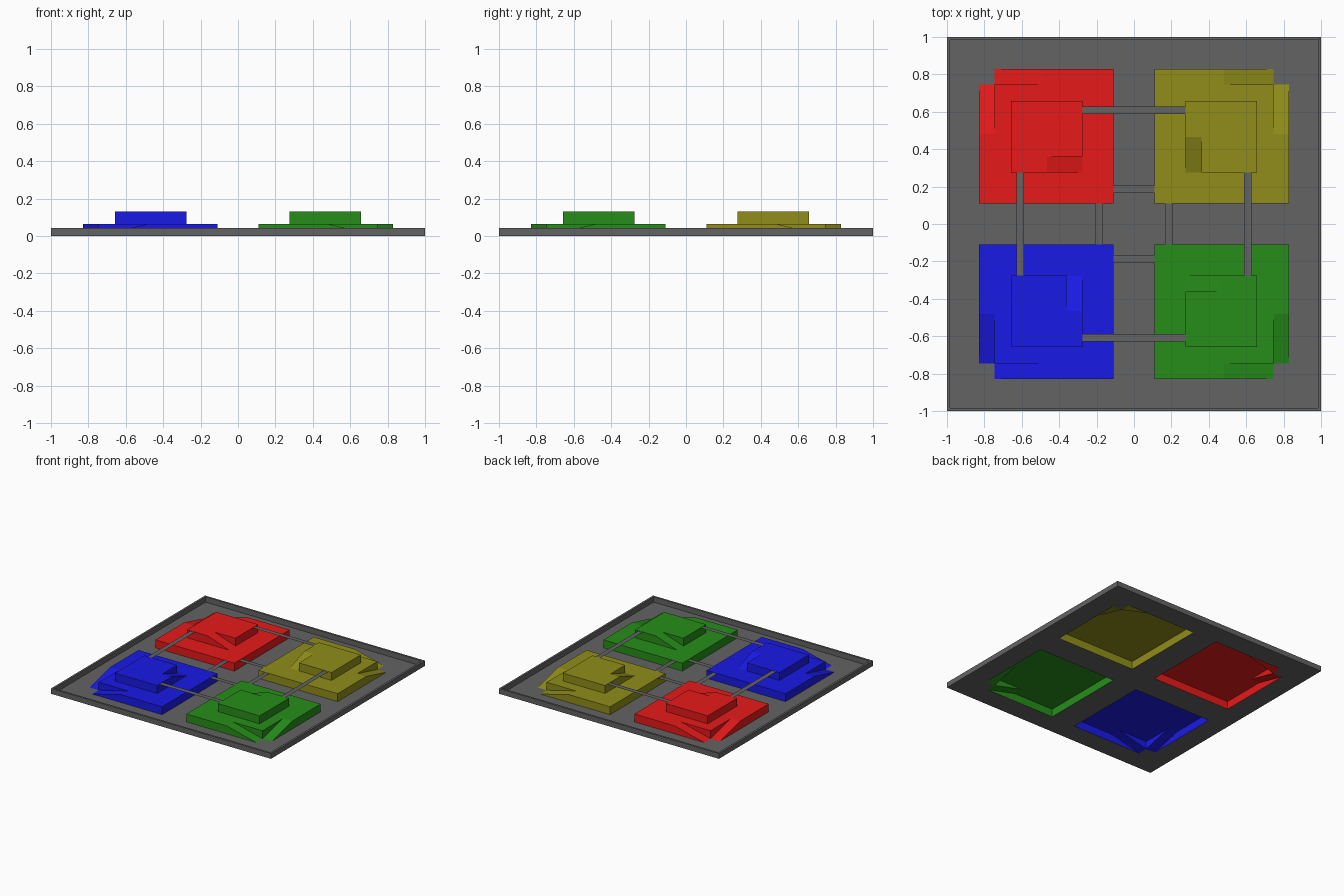
import bpy, bmesh, math
from mathutils import Matrix

if "Cube" in bpy.data.objects:
    bpy.data.objects.remove(bpy.data.objects["Cube"])

LOW, HIGH, RIM_H = 0.065, 0.13, 0.043   # lower deck, upper deck, tray rim heights
A, R, C, B = 0.11, 0.48, 0.745, 0.828   # lower tier: inner edge, ramp top, notch, outer edge


def material(name, rgb):
    m = bpy.data.materials.new(name)
    m.diffuse_color = (*rgb, 1)
    m.use_nodes = True
    m.node_tree.nodes["Principled BSDF"].inputs["Base Color"].default_value = m.diffuse_color
    return m


def make(name, faces, mat, turn=0, recalc=True):
    """Weld polygons into one mesh, rotated by quarter turns clockwise."""
    bm = bmesh.new()
    for f in faces:
        bm.faces.new([bm.verts.new(p) for p in f])
    bmesh.ops.remove_doubles(bm, verts=bm.verts, dist=1e-5)
    if recalc:
        bmesh.ops.recalc_face_normals(bm, faces=bm.faces)
    bm.transform(Matrix.Rotation(-turn * math.pi / 2, 4, 'Z'))
    me = bpy.data.meshes.new(name)
    bm.to_mesh(me)
    bm.free()
    me.materials.append(mat)
    ob = bpy.data.objects.new(name, me)
    bpy.context.collection.objects.link(ob)
    return ob


def lower_tier():
    h = LOW
    top = [(A, A), (B, A), (B, R), (C, R), (C, C), (R, C), (R, B), (A, B)]
    faces = [[(x, y, h) for x, y in top]]
    # one half: inner wall, outer wall, ramp, ramp cheek; other half is its diagonal mirror
    half = [
        [(A, A, 0), (B, A, 0), (B, A, h), (A, A, h)],
        [(B, A, 0), (B, C, 0), (B, R, h), (B, A, h)],
        [(B, R, h), (B, C, 0), (C, C, 0), (C, R, h)],
        [(C, R, h), (C, C, 0), (C, C, h)],
    ]
    mirrored = [[(y, x, z) for x, y, z in reversed(f)] for f in half]
    return faces + half + mirrored


def upper_tier():
    a, b, w, r, l, h = 0.276, 0.657, 0.36, 0.465, LOW, HIGH
    return [
        [(x, y, h) for x, y in [(w, a), (b, a), (b, b), (a, b), (a, r), (w, r)]],
        [(a, r, h), (a, a, l), (w, a, l), (w, r, h)],          # ramp
        [(w, r, h), (w, a, l), (w, a, h)],                     # ramp cheek
        [(w, a, l), (b, a, l), (b, a, h), (w, a, h)],
        [(b, a, l), (b, b, l), (b, b, h), (b, a, h)],
        [(b, b, l), (a, b, l), (a, b, h), (b, b, h)],
        [(a, b, l), (a, a, l), (a, r, h), (a, b, h)],
    ]


def floor_quarter():
    # sheet with an opening under the hollow platform
    cuts = [0, A, C, B, 1]
    faces = []
    for i in range(4):
        for j in range(4):
            if i in (1, 2) and j in (1, 2) and (i, j) != (2, 2):
                continue
            x0, x1, y0, y1 = cuts[i], cuts[i + 1], cuts[j], cuts[j + 1]
            faces.append([(x0, y0, 0), (x1, y0, 0), (x1, y1, 0), (x0, y1, 0)])
    return faces


def rim_side():
    o, i, h = 1, 0.983, RIM_H
    return [
        [(-o, o, 0), (-o, o, h), (o, o, h), (o, o, 0)],
        [(-o, o, h), (-i, i, h), (i, i, h), (o, o, h)],
        [(-i, i, h), (-i, i, 0), (i, i, 0), (i, i, h)],
    ]


def bridge(half_len, y, z, half_w=0.02):
    return [[(-half_len, y - half_w, z), (half_len, y - half_w, z),
             (half_len, y + half_w, z), (-half_len, y + half_w, z)]]


grey = material("tray_grey", (0.126, 0.126, 0.126))
quarters = [
    ("yellow", (0.28, 0.27, 0.01)),
    ("green", (0.02, 0.27, 0.01)),
    ("blue", (0.01, 0.01, 0.8)),
    ("red", (0.8, 0.01, 0.01)),
]

for turn, (name, rgb) in enumerate(quarters):
    mat = material(name, rgb)
    # coloured two-step platform
    make(name + "_lower_platform", lower_tier(), mat, turn)
    make(name + "_upper_platform", upper_tier(), mat, turn)
    # tray
    make(f"tray_floor_{turn + 1}", floor_quarter(), grey, turn, recalc=False)
    make(f"tray_rim_{turn + 1}", rim_side(), grey, turn, recalc=False)
    # thin bridges between neighbouring platforms
    make(f"upper_bridge_{turn + 1}", bridge(0.276, 0.607, HIGH - 0.002), grey, turn, recalc=False)
    make(f"lower_bridge_{turn + 1}", bridge(A, 0.187, LOW - 0.002), grey, turn, recalc=False)
